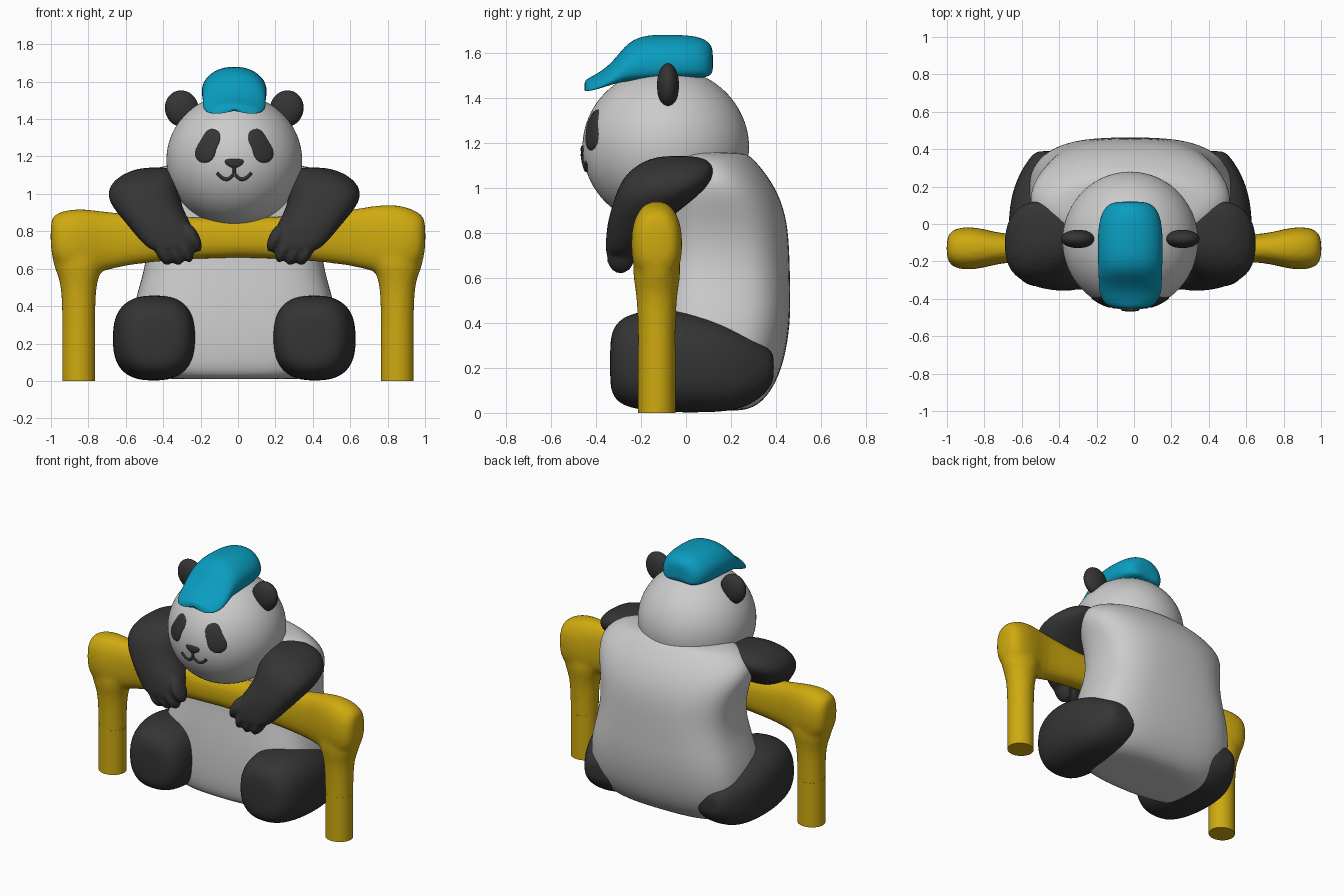
import bpy, bmesh, math
from mathutils import Matrix, Vector

if "Cube" in bpy.data.objects:
    bpy.data.objects.remove(bpy.data.objects["Cube"])

CX = -0.02  # the bear sits slightly left of the frame's middle


def material(name, rgb):
    m = bpy.data.materials.new(name)
    m.diffuse_color = (*rgb, 1)
    m.use_nodes = True
    m.node_tree.nodes["Principled BSDF"].inputs["Base Color"].default_value = m.diffuse_color
    return m


BLACK = material("charcoal", (0.035, 0.035, 0.035))
YELLOW = material("mustard", (0.62, 0.40, 0.005))
CYAN = material("cyan", (0.003, 0.34, 0.53))


def finish(bm, name, mat=None, mirror=False, sub=2, voxel=0, smooth=0, x=0.0):
    bmesh.ops.recalc_face_normals(bm, faces=bm.faces)
    for f in bm.faces:
        f.smooth = True
    me = bpy.data.meshes.new(name)
    bm.to_mesh(me)
    bm.free()
    ob = bpy.data.objects.new(name, me)
    bpy.context.collection.objects.link(ob)
    ob.location.x = x
    if mat:
        me.materials.append(mat)
    if sub:
        ob.modifiers.new("subdivide", 'SUBSURF').levels = sub
        ob.modifiers[-1].render_levels = sub
    if voxel:
        r = ob.modifiers.new("fuse", 'REMESH')
        r.mode, r.voxel_size, r.use_smooth_shade = 'VOXEL', voxel, True
    if smooth:
        s = ob.modifiers.new("soften", 'SMOOTH')
        s.factor, s.iterations = 0.5, smooth
    if mirror:
        ob.modifiers.new("mirror", 'MIRROR')
    return ob


def loft(bm, axis, rows, exp=2.0, n=24, droop=0.0):
    """Rows are (position on axis, u min, u max, v min, v max[, exponent]); rings are superellipses."""
    rings = []
    for t, u0, u1, v0, v1, *own in rows:
        ring = []
        e = 2 / (own[0] if own else exp)
        for i in range(n):
            a = 2 * math.pi * i / n
            c, s = math.cos(a), math.sin(a)
            pu = math.copysign(abs(c) ** e, c)
            pv = math.copysign(abs(s) ** e, s)
            u = (u0 + u1) / 2 + (u1 - u0) / 2 * pu
            v = (v0 + v1) / 2 + (v1 - v0) / 2 * pv - droop * pu * pu
            ring.append(bm.verts.new({'x': (t, u, v), 'y': (u, t, v), 'z': (u, v, t)}[axis]))
        rings.append(ring)
    for a, b in zip(rings, rings[1:]):
        for i in range(n):
            bm.faces.new((a[i], a[(i + 1) % n], b[(i + 1) % n], b[i]))
    bm.faces.new(rings[0])
    bm.faces.new(rings[-1])


def ball(bm, loc, radii, tilt=0.0, seg=24):
    m = Matrix.Translation(loc) @ Matrix.Rotation(tilt, 4, 'Y') @ Matrix.Diagonal((*radii, 1))
    bmesh.ops.create_uvsphere(bm, u_segments=seg, v_segments=seg // 2, radius=1, matrix=m)


# Torso: hips, waist and shoulders
bm = bmesh.new()
loft(bm, 'z', [(z, -w, w, y0, y1, e) for z, w, y0, y1, e in [
    (0.01, 0.30, -0.05, 0.20, 2.5), (0.012, 0.42, -0.13, 0.28, 2.6), (0.06, 0.51, -0.17, 0.36, 2.8),
    (0.2, 0.56, -0.18, 0.435, 3), (0.4, 0.545, -0.17, 0.467, 3), (0.55, 0.495, -0.15, 0.465, 3),
    (0.7, 0.465, -0.13, 0.462, 2.8), (0.85, 0.49, -0.14, 0.453, 2.6), (0.97, 0.54, -0.14, 0.415, 2.3),
    (1.06, 0.54, -0.13, 0.36, 2.1), (1.13, 0.46, -0.1, 0.3, 2), (1.155, 0.36, -0.05, 0.265, 2),
    (1.16, 0.2, 0.0, 0.2, 2)]])
finish(bm, "torso", x=CX)

# Head
HC, HR = Vector((0, -0.09, 1.18)), Vector((0.365, 0.372, 0.354))
bm = bmesh.new()
ball(bm, HC, HR, seg=48)
finish(bm, "head", sub=1, x=CX)

# Ears
bm = bmesh.new()
ball(bm, (0.28, -0.08, 1.455), (0.092, 0.05, 0.1), 0.3)
finish(bm, "ears", BLACK, mirror=True, sub=1, x=CX)

# Legs
bm = bmesh.new()
loft(bm, 'y', [
    (-0.338, 0.35, 0.48, 0.13, 0.31, 2.2), (-0.325, 0.27, 0.56, 0.07, 0.38, 2.3),
    (-0.27, 0.215, 0.615, 0.02, 0.44, 2.5), (-0.1, 0.2, 0.655, 0.0, 0.47, 2.6),
    (0.1, 0.22, 0.65, 0.0, 0.43, 2.6), (0.24, 0.24, 0.61, 0.01, 0.375, 2.6),
    (0.34, 0.28, 0.55, 0.07, 0.315, 2.5), (0.385, 0.33, 0.51, 0.13, 0.27, 2.4),
    (0.39, 0.38, 0.47, 0.17, 0.23, 2.2)])
finish(bm, "legs", BLACK, mirror=True, x=CX)

# Arms hanging over the rail, with fingers
bm = bmesh.new()
loft(bm, 'z', [
    (1.142, 0.36, 0.46, -0.09, 0.02), (1.13, 0.32, 0.55, -0.17, 0.1),
    (1.075, 0.29, 0.65, -0.26, 0.14), (1.0, 0.29, 0.685, -0.305, 0.1),
    (0.93, 0.28, 0.655, -0.325, 0.01), (0.85, 0.235, 0.585, -0.35, -0.09),
    (0.78, 0.205, 0.53, -0.355, -0.17), (0.72, 0.22, 0.475, -0.36, -0.21),
    (0.69, 0.25, 0.43, -0.35, -0.22)], exp=2.5)
for x, z in [(0.385, 0.695), (0.325, 0.695), (0.268, 0.71), (0.222, 0.765)]:
    ball(bm, (x, -0.29, z), (0.038, 0.066, 0.085), 0.45, 16)
finish(bm, "arms", BLACK, mirror=True, sub=1, voxel=0.012, smooth=3, x=CX)

# Rail: sagging crossbar with swollen ends on two round posts
bm = bmesh.new()
loft(bm, 'x', [
    (-1.003, -0.17, -0.09, 0.7, 0.85), (-0.985, -0.23, -0.03, 0.62, 0.895),
    (-0.9, -0.25, -0.01, 0.56, 0.92), (-0.8, -0.235, -0.025, 0.56, 0.92),
    (-0.68, -0.2, -0.06, 0.6, 0.9), (-0.5, -0.21, -0.05, 0.635, 0.89),
    (0, -0.22, -0.04, 0.67, 0.86), (0.5, -0.21, -0.05, 0.635, 0.9),
    (0.68, -0.2, -0.06, 0.6, 0.93), (0.8, -0.235, -0.025, 0.56, 0.948),
    (0.9, -0.25, -0.01, 0.56, 0.935), (0.985, -0.23, -0.03, 0.62, 0.895),
    (1.003, -0.17, -0.09, 0.7, 0.85)], exp=2.4)
for side in (-1, 1):
    rows = [(0.02, 0.07, 0.065), (0.03, 0.087, 0.082), (0.3, 0.088, 0.083),
            (0.48, 0.092, 0.087), (0.56, 0.107, 0.097), (0.63, 0.145, 0.11), (0.75, 0.145, 0.1)]
    cx = 0.852 * side
    loft(bm, 'z', [(z, cx - a, cx + a, -0.13 - b, -0.13 + b) for z, a, b in rows])
finish(bm, "rail", YELLOW, sub=1, voxel=0.015, smooth=6)

# Flat-ended feet of the posts
for side in (-1, 1):
    bm = bmesh.new()
    bmesh.ops.create_cone(bm, cap_ends=True, segments=48, radius1=1, radius2=1, depth=0.3,
                          matrix=Matrix.Translation((0.852 * side, -0.13, 0.15))
                          @ Matrix.Diagonal((0.0875, 0.0825, 1, 1)))
    foot = finish(bm, "post_foot", YELLOW, sub=0)
    bpy.context.view_layer.objects.active = foot
    foot.select_set(True)
    bpy.ops.object.shade_smooth_by_angle()
    foot.select_set(False)

# Cap: crown running forward into a drooping brim
bm = bmesh.new()
loft(bm, 'y', [(y, -w, w, z0, z1) for y, w, z0, z1 in [
    (0.12, 0.05, 1.54, 1.6), (0.113, 0.11, 1.5, 1.64), (0.07, 0.15, 1.49, 1.67),
    (0.0, 0.17, 1.485, 1.68), (-0.1, 0.176, 1.48, 1.683), (-0.2, 0.174, 1.475, 1.678),
    (-0.265, 0.17, 1.475, 1.64), (-0.31, 0.17, 1.47, 1.58), (-0.36, 0.168, 1.46, 1.53),
    (-0.41, 0.15, 1.45, 1.5), (-0.44, 0.12, 1.45, 1.485), (-0.452, 0.07, 1.455, 1.47)]],
    exp=2.5, droop=0.035)
finish(bm, "cap", CYAN, x=CX)


def on_face(x, z, lift):
    k = 1 - (x / HR.x) ** 2 - ((z - HC.z) / HR.z) ** 2
    return Vector((x, HC.y - HR.y * math.sqrt(max(k, 0)) - lift, z))


def patch(name, outline, centre, mirror=False, scale=1.0):
    """Fill an outline and wrap it onto the front of the head."""
    bm, n = bmesh.new(), len(outline)
    mid = Vector(centre)
    rings = []
    for k, lift in [(0.33, 0.006), (0.66, 0.006), (0.95, 0.005), (1.0, -0.012)]:
        pts = [mid + (Vector(p) - mid) * k * scale for p in outline]
        rings.append([bm.verts.new(on_face(p.x, p.y, lift)) for p in pts])
    hub = bm.verts.new(on_face(mid.x, mid.y, 0.006))
    for i in range(n):
        j = (i + 1) % n
        bm.faces.new((hub, rings[0][i], rings[0][j]))
        for a, b in zip(rings, rings[1:]):
            bm.faces.new((a[i], b[i], b[j], a[j]))
    finish(bm, name, BLACK, mirror, sub=1, x=CX)


# Eye patches and nose
patch("eye_patches", [(0.075, 1.31), (0.09, 1.34), (0.125, 1.35), (0.155, 1.33), (0.178, 1.285),
                      (0.21, 1.24), (0.21, 1.195), (0.18, 1.168), (0.135, 1.168),
                      (0.105, 1.2), (0.1, 1.245), (0.08, 1.275)], (0.145, 1.255), True, 1.1)
patch("nose", [(-0.052, 1.178), (-0.035, 1.187), (0.035, 1.187), (0.052, 1.178), (0.045, 1.158),
               (0.015, 1.14), (-0.015, 1.14), (-0.045, 1.158)], (0, 1.17), False, 1.1)

# Mouth line
cu = bpy.data.curves.new("mouth", 'CURVE')
cu.dimensions, cu.bevel_depth, cu.bevel_resolution, cu.use_fill_caps = '3D', 0.009, 2, True
smile = [(0.092 * t / 12, 1.112 - 0.034 * abs(math.sin(math.pi * (abs(t) / 12) ** 0.9)))
         for t in range(-12, 13)]
for pts in (smile, [(0, 1.15), (0, 1.112)]):
    sp = cu.splines.new('POLY')
    sp.points.add(len(pts) - 1)
    for p, (x, z) in zip(sp.points, pts):
        p.co = (*on_face(x, z, -0.001), 1)
cu.materials.append(BLACK)
mouth = bpy.data.objects.new("mouth", cu)
mouth.location.x = CX
bpy.context.collection.objects.link(mouth)
